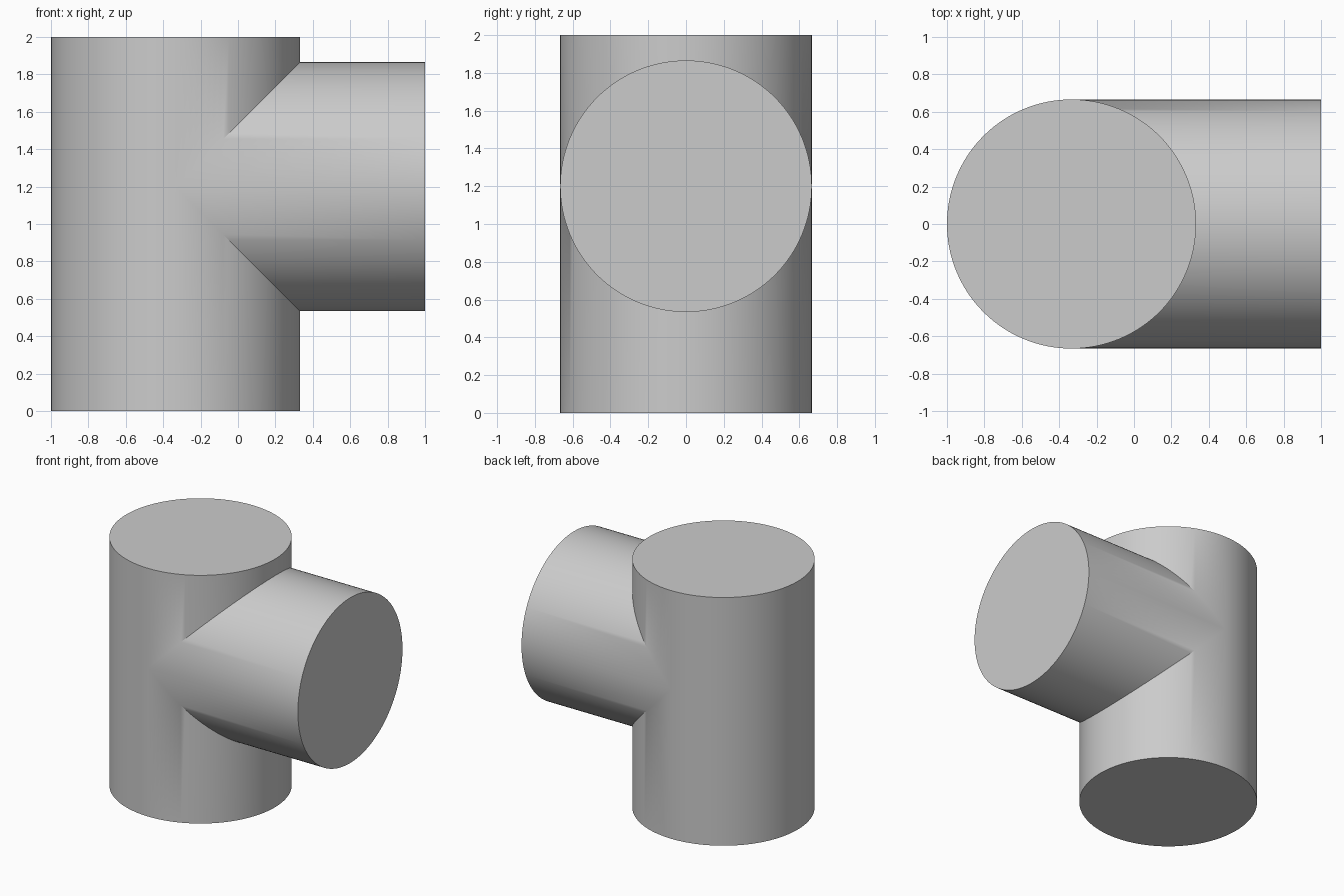
import bpy, bmesh
from math import cos, sin, tau, radians

cube = bpy.data.objects.get("Cube")
if cube:
    bpy.data.objects.remove(cube)

RADIUS = 0.666
AXIS_X = -0.334     # axis of the upright pipe
BRANCH_Z = 1.2      # axis of the side branch
HEIGHT = 2.0
BRANCH_END = 1.0
SEGMENTS = 128      # multiple of four, so the seam tips fall on vertices

grey = bpy.data.materials.new("plain grey")
grey.use_nodes = True
colour = (0.6, 0.6, 0.6, 1)
grey.diffuse_color = colour
grey.node_tree.nodes["Principled BSDF"].inputs["Base Color"].default_value = colour

bm = bmesh.new()
angles = [tau * i / SEGMENTS for i in range(SEGMENTS)]


def ring(height):
    """Ring around the upright pipe; height gives z from the cosine of the angle."""
    return [bm.verts.new((AXIS_X + RADIUS * cos(a), RADIUS * sin(a), height(cos(a))))
            for a in angles]


def bridge(first, second):
    """Closed band of quads between two rings."""
    for i in range(SEGMENTS):
        j = (i + 1) % SEGMENTS
        bm.faces.new((first[i], first[j], second[j], second[i]))


# Upright pipe, in two halves that part around the mitred branch opening
bottom = ring(lambda c: 0)
lower_seam = ring(lambda c: BRANCH_Z - RADIUS * max(c, 0))
upper_seam = ring(lambda c: BRANCH_Z + RADIUS * max(c, 0))
top = ring(lambda c: HEIGHT)
bridge(bottom, lower_seam)
bridge(upper_seam, top)
bm.faces.new(bottom)
bm.faces.new(top)

# Side branch, running from the seam to its flat end
quarter = SEGMENTS // 4
front_half = [i % SEGMENTS for i in range(-quarter, quarter + 1)]
seam = [lower_seam[i] for i in front_half] + [upper_seam[i] for i in front_half[-2:0:-1]]
end = [bm.verts.new((BRANCH_END, v.co.y, v.co.z)) for v in seam]
bridge(seam, end)
bm.faces.new(end)

# Join the halves along the back
bmesh.ops.remove_doubles(bm, verts=bm.verts, dist=0.0001)
bmesh.ops.recalc_face_normals(bm, faces=bm.faces)

mesh = bpy.data.meshes.new("pipe_tee")
bm.to_mesh(mesh)
bm.free()
mesh.materials.append(grey)
tee = bpy.data.objects.new("pipe_tee", mesh)
bpy.context.collection.objects.link(tee)

bpy.ops.object.select_all(action="DESELECT")
tee.select_set(True)
bpy.context.view_layer.objects.active = tee
bpy.ops.object.shade_smooth_by_angle(angle=radians(30))
